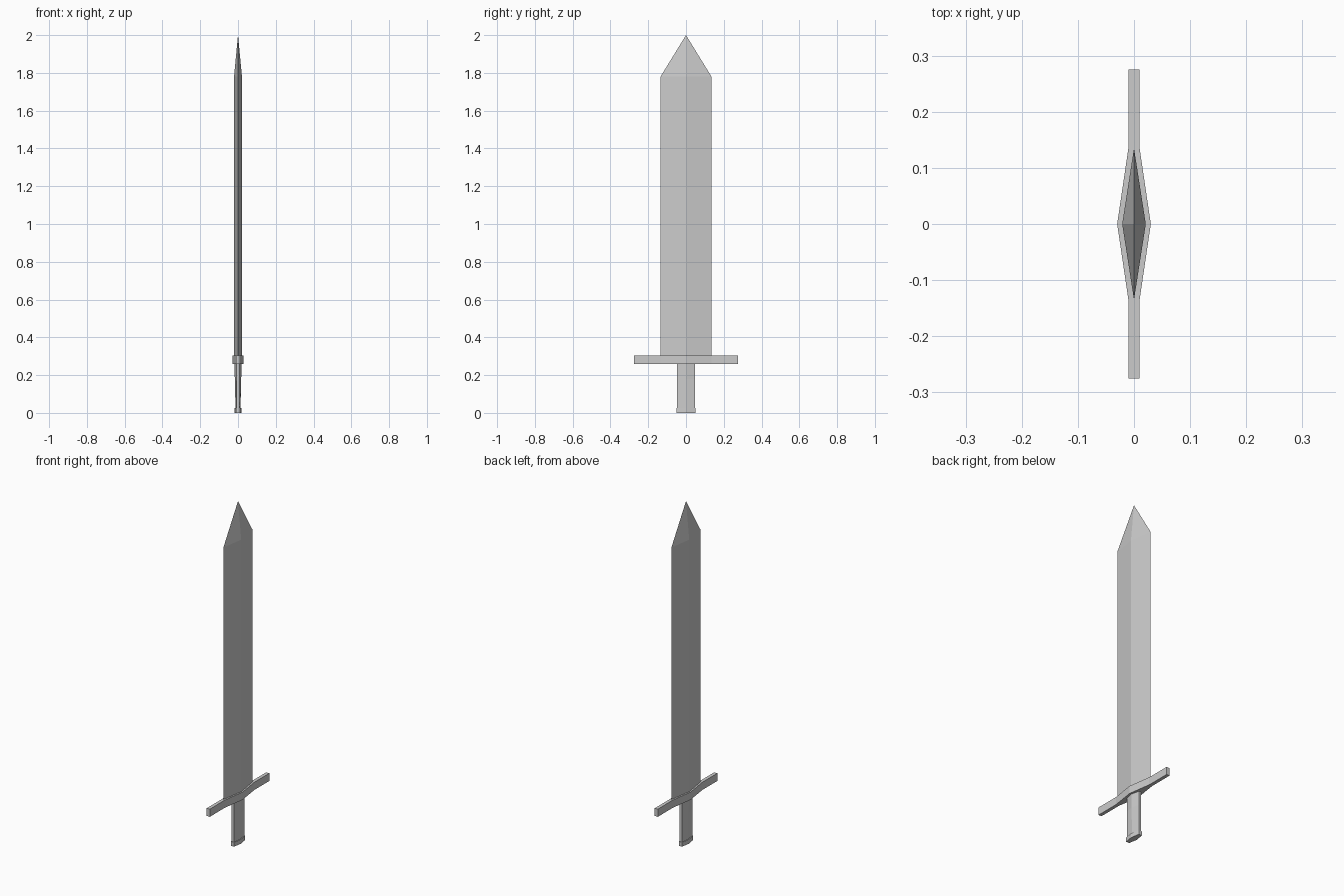
import bpy, bmesh

if "Cube" in bpy.data.objects:
    bpy.data.objects.remove(bpy.data.objects["Cube"])


def loft(name, sections):
    """Stack horizontal outlines (z, points); a single point makes a tip."""
    bm = bmesh.new()
    rings = [[bm.verts.new((x, y, z)) for x, y in pts] for z, pts in sections]
    bm.faces.new(rings[0][::-1])
    for a, b in zip(rings, rings[1:]):
        n = len(a)
        for i in range(n):
            j = (i + 1) % n
            if len(b) == 1:
                bm.faces.new((a[i], a[j], b[0]))
            else:
                bm.faces.new((a[i], a[j], b[j], b[i]))
    if len(rings[-1]) > 1:
        bm.faces.new(rings[-1])
    bmesh.ops.recalc_face_normals(bm, faces=bm.faces[:])
    mesh = bpy.data.meshes.new(name)
    bm.to_mesh(mesh)
    bm.free()
    obj = bpy.data.objects.new(name, mesh)
    bpy.context.collection.objects.link(obj)
    return obj


def diamond(x, y):
    return [(x, 0), (0, y), (-x, 0), (0, -y)]


def hexagon(x, edge, y):
    return [(x, 0), (edge, y), (-edge, y), (-x, 0), (-edge, -y), (edge, -y)]


# Blade with central ridge and pointed tip
blade = diamond(0.021, 0.135)
loft("blade", [(0.28, blade), (1.78, blade), (2.0, [(0, 0)])])

# Crossguard, swelling in the middle with straight slim arms
guard = [(0.03, 0), (0.01, 0.135), (0.01, 0.275), (-0.01, 0.275), (-0.01, 0.135),
         (-0.03, 0), (-0.01, -0.135), (-0.01, -0.275), (0.01, -0.275), (0.01, -0.135)]
loft("crossguard", [(0.26, guard), (0.305, guard)])

# Grip, ridged and tapering toward the pommel
loft("grip", [(0.02, hexagon(0.013, 0.008, 0.048)),
              (0.18, hexagon(0.017, 0.008, 0.048)),
              (0.27, hexagon(0.019, 0.008, 0.048))])

# Pommel cap
cap = hexagon(0.019, 0.01, 0.051)
loft("pommel", [(0.0, cap), (0.025, cap)])
